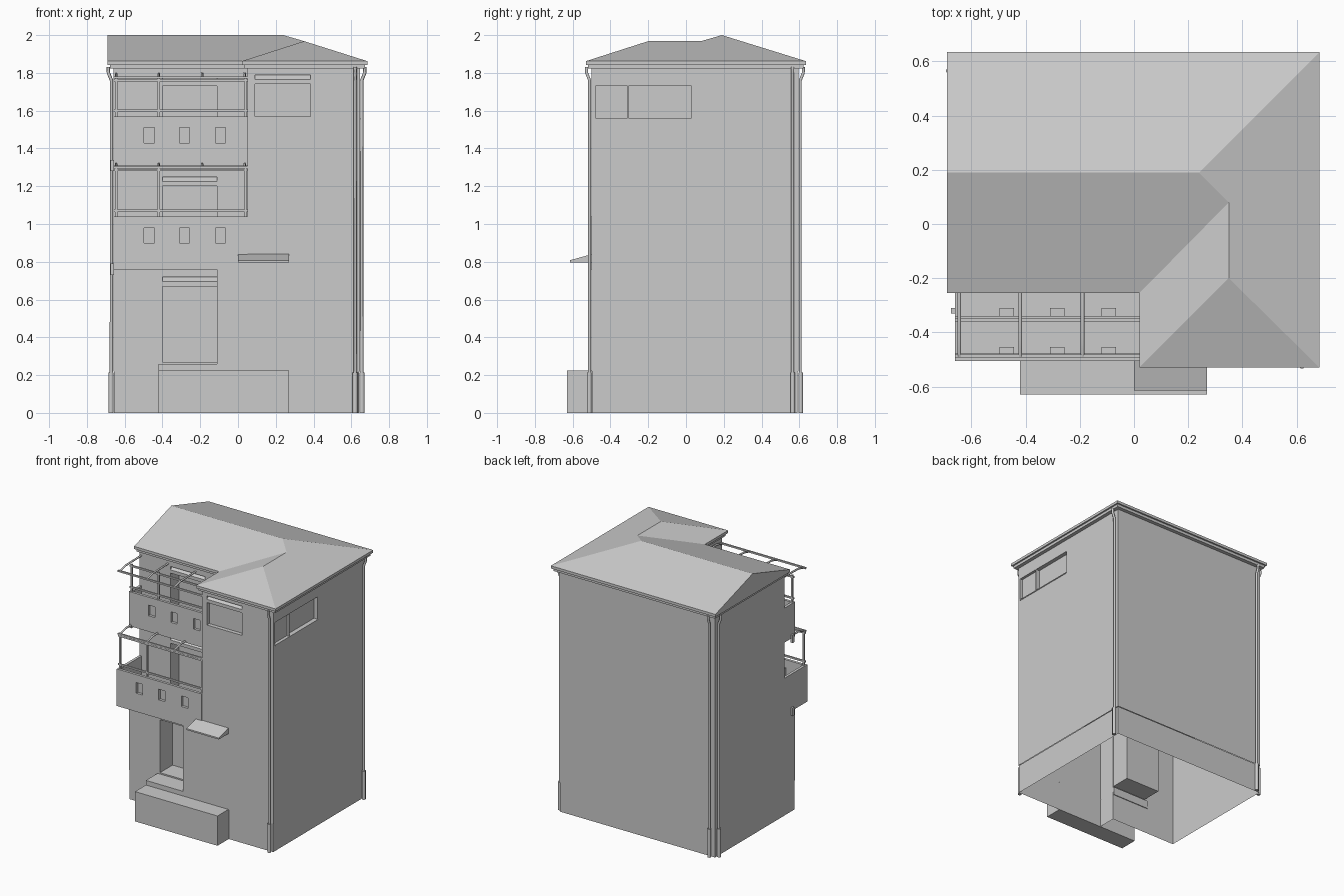
import bpy, bmesh
from mathutils import Vector

old = bpy.data.objects.get("Cube")
if old:
    bpy.data.objects.remove(old, do_unlink=True)

plaster = bpy.data.materials.new("plain_grey")
plaster.use_nodes = True
GREY = (0.6, 0.6, 0.6, 1)
plaster.diffuse_color = GREY
plaster.node_tree.nodes["Principled BSDF"].inputs["Base Color"].default_value = GREY


def finish(name, bm, fix=True):
    if fix:
        bmesh.ops.recalc_face_normals(bm, faces=bm.faces)
    mesh = bpy.data.meshes.new(name)
    bm.to_mesh(mesh)
    bm.free()
    mesh.materials.append(plaster)
    ob = bpy.data.objects.new(name, mesh)
    bpy.context.collection.objects.link(ob)
    return ob


def add_box(bm, x, y, z):
    new = bmesh.ops.create_cube(bm, size=1)["verts"]
    for v in new:
        v.co = Vector([(a + b) / 2 + c * (b - a) for (a, b), c in zip((x, y, z), v.co)])


def boxes(name, *specs):
    bm = bmesh.new()
    for s in specs:
        add_box(bm, *s)
    return finish(name, bm)


def extrude(name, points, direction):
    """Closed solid from a polygon swept along a vector."""
    bm = bmesh.new()
    face = bm.faces.new([bm.verts.new(p) for p in points])
    new = bmesh.ops.extrude_face_region(bm, geom=[face], use_keep_orig=True)["geom"]
    bmesh.ops.translate(bm, vec=direction, verts=[v for v in new if isinstance(v, bmesh.types.BMVert)])
    return finish(name, bm)


def prism(name, outline, z0, z1):
    return extrude(name, [(x, y, z0) for x, y in outline], (0, 0, z1 - z0))


def wedge(name, profile, x0, x1):
    return extrude(name, [(x0, y, z) for y, z in profile], (x1 - x0, 0, 0))


def cut(ob, *specs):
    """Carve boxes out of a solid."""
    cutter = boxes("cutter", *specs)
    mod = ob.modifiers.new("cut", 'BOOLEAN')
    mod.operation, mod.solver, mod.object = 'DIFFERENCE', 'EXACT', cutter
    bpy.context.view_layer.update()
    done = bpy.data.meshes.new_from_object(ob.evaluated_get(bpy.context.evaluated_depsgraph_get()))
    ob.modifiers.clear()
    ob.data = done
    bpy.data.objects.remove(cutter, do_unlink=True)


def open_ends(ob, *levels):
    """Remove horizontal caps lying at the given heights."""
    bm = bmesh.new()
    bm.from_mesh(ob.data)
    caps = [f for f in bm.faces if abs(f.normal.z) > 0.9
            and any(abs(f.calc_center_median().z - z) < 0.001 for z in levels)]
    bmesh.ops.delete(bm, geom=caps, context='FACES')
    bm.to_mesh(ob.data)
    bm.free()


def tube(name, points, radius):
    curve = bpy.data.curves.new(name, 'CURVE')
    curve.dimensions = '3D'
    curve.bevel_depth, curve.bevel_resolution, curve.use_fill_caps = radius, 1, True
    spline = curve.splines.new('POLY')
    spline.points.add(len(points) - 1)
    for p, co in zip(spline.points, points):
        p.co = (*co, 1)
    curve.materials.append(plaster)
    bpy.context.collection.objects.link(bpy.data.objects.new(name, curve))


# Main dimensions
L, R, BACK, FRONT = -0.66, 0.645, 0.595, -0.5
LOW, UP = -0.36, -0.235          # recessed walls on the ground and upper floors
STEP, WING = -0.11, 0.05         # where the projecting front wall begins
DOOR = (-0.4, STEP - 0.002)


def footprint(split, recess, inset=0):
    i = inset
    return [(L + i, recess + i), (split + i, recess + i), (split + i, FRONT + i),
            (R - i, FRONT + i), (R - i, BACK - i), (L + i, BACK - i)]


# Walls, open underneath
plinth = prism("plinth", footprint(STEP, LOW, 0.004), 0, 0.22)
open_ends(plinth, 0, 0.22)

ground = prism("ground_floor_walls", footprint(STEP, LOW), 0.22, 0.76)
cut(ground, (DOOR, (LOW - 0.1, LOW + 0.15), (0.27, 0.72)))
open_ends(ground, 0.22)

upper = prism("upper_walls", footprint(WING, UP), 0.76, 1.84)
cut(upper,
    (DOOR, (UP - 0.1, UP + 0.1), (0.8, 1.25)),
    (DOOR, (UP - 0.1, UP + 0.1), (1.35, 1.78)),
    ((0.09, 0.385), (FRONT - 0.1, FRONT + 0.03), (1.57, 1.79)),
    ((R - 0.02, R + 0.1), (-0.48, -0.31), (1.56, 1.73)),
    ((R - 0.03, R + 0.1), (-0.305, 0.03), (1.56, 1.73)))
open_ends(upper, 0.76)

# Sloped shutter boxes at the head of each opening
for name, x, y, z in (("entry", DOOR, LOW, 0.72), ("lower_balcony", DOOR, UP, 1.25),
                      ("upper_balcony", DOOR, UP, 1.78), ("front_window", (0.09, 0.385), FRONT, 1.79)):
    wedge(name + "_shutter_box", [(y + 0.03, z), (y, z - 0.025), (y, z - 0.05), (y + 0.03, z - 0.05)], *x)

# Entry step, planter and canopy
boxes("entry_step", ((-0.42, STEP), (FRONT, LOW + 0.01), (0.2, 0.26)))
boxes("planter", ((-0.42, 0.27), (-0.63, FRONT + 0.005), (0, 0.225)))
wedge("entry_canopy", [(-0.615, 0.797), (FRONT, 0.797), (FRONT, 0.84), (-0.615, 0.808)], 0.0, 0.27)

# Balconies: hollow trays with square holes, plus a light metal frame
for name, y, z0, z1, floor, post_y, top in (("lower", -0.505, 0.76, 1.04, 0.8, -0.485, 1.3),
                                            ("upper", -0.36, 1.31, 1.57, 1.35, -0.345, 1.775)):
    tray = boxes(name + "_balcony", ((L, WING), (y, UP + 0.005), (z0, z1)))
    hole = z1 - 0.1
    cut(tray, ((L + 0.02, WING - 0.001), (y + 0.02, UP + 0.1), (floor, z1 + 0.1)),
        *[((x - 0.027, x + 0.027), (y - 0.1, y + 0.05), (hole - 0.04, hole + 0.04))
          for x in (-0.47, -0.283, -0.093)])
    t = 0.006
    posts = [((x - t, x + t), (post_y - t, post_y + t), (z1, top)) for x in (-0.645, -0.42, 0.04)]
    rails = [((L, WING), (yy - t, yy + t), (z - t, z + t))
             for yy, z in ((post_y, z1 + 0.03), (-0.487, top), (post_y, top - 0.014))]
    boxes(name + "_balcony_frame", *posts, *rails)
    for x in (-0.645, -0.42, -0.19, 0.035):
        tube(name + "_frame_arm", [(x, -0.49, top), (x, -0.42, top + 0.018), (x, UP, top + 0.022)], 0.007)
    # Side brackets
    boxes(name + "_frame_brackets", *[((L - 0.015, L + 0.002), (yy - 0.01, yy + 0.01), (z0 - 0.03, z0 + 0.03))
                                      for yy in (-0.32,)])

# Divider and sill of the side window
boxes("side_window_sill", ((R - 0.02, R + 0.004), (-0.48, 0.03), (1.553, 1.56)))

# Roof: gabled on one end, hipped around the front wing
EAVE, TOP = 1.83, 1.862
outline = [(-0.69, 0.635), (0.685, 0.635), (0.685, -0.53), (0.02, -0.53), (0.02, -0.255), (-0.69, -0.255)]
bm = bmesh.new()
a, b, c, d, e, f = [bm.verts.new((x, y, TOP)) for x, y in outline]
gable, peak, wing_back, wing_front = [bm.verts.new(p) for p in (
    (-0.69, 0.19, 2), (0.24, 0.19, 2), (0.35, 0.08, 1.968), (0.35, -0.2, 1.968))]
for loop in ((a, gable, peak, b), (f, e, wing_back, peak, gable), (e, d, wing_front, wing_back),
             (d, c, wing_front), (c, b, peak, wing_back, wing_front), (a, f, gable)):
    bm.faces.new(loop)
under = bm.faces.new((a, b, c, d, e, f))
bmesh.ops.recalc_face_normals(bm, faces=bm.faces)
finish("roof", bm)


def inset_outline(i):
    signs = [(1, -1), (-1, -1), (-1, 1), (1, 1), (1, 1), (1, 1)]
    return [(x + i * sx, y + i * sy) for (x, y), (sx, sy) in zip(outline, signs)]


prism("eave_gutter", outline, 1.842, TOP)
prism("eave_soffit", inset_outline(0.012), EAVE - 0.008, 1.842)

# Downpipes: swan neck at the eave, thicker sleeve at the foot
for x, y, nx, ny in ((0.62, FRONT, 0, -1), (R, 0.565, 1, 0), (-0.62, BACK, 0, 1), (L, 0.565, -1, 0)):
    path = [(x + nx * o, y + ny * o, z) for o, z in ((0.026, 1.83), (0.026, 1.8), (0.01, 1.76), (0.01, 0.2))]
    tube("downpipe", path, 0.009)
    tube("downpipe_sleeve", [(x + nx * 0.012, y + ny * 0.012, z) for z in (0, 0.215)], 0.014)
